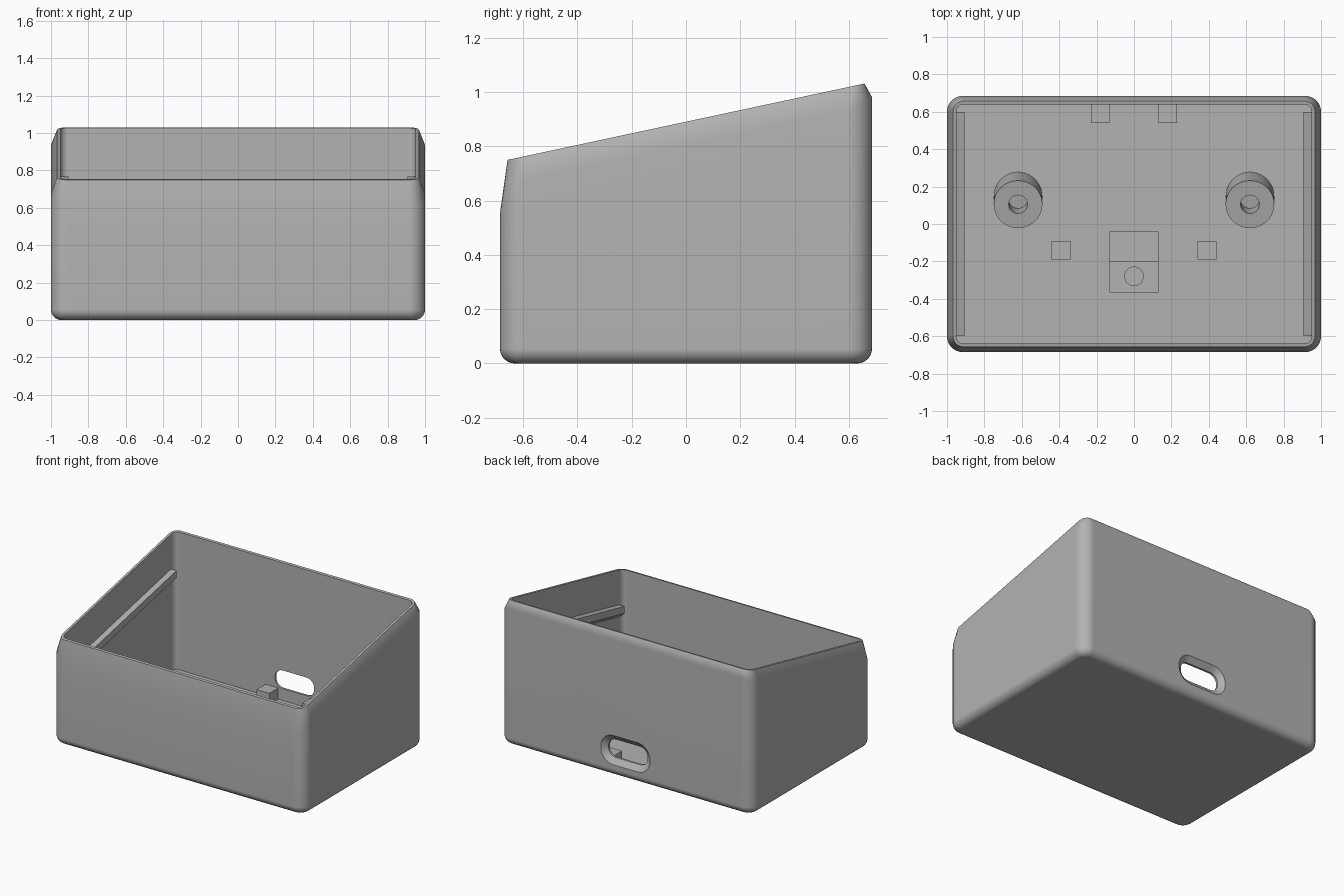
import bpy, bmesh, math
from mathutils import Vector

cube = bpy.data.objects.get("Cube")
if cube:
    bpy.data.objects.remove(cube, do_unlink=True)

grey = bpy.data.materials.new("matte grey")
grey.use_nodes = True
GREY = (0.45, 0.45, 0.45, 1)
grey.diffuse_color = GREY
grey.node_tree.nodes["Principled BSDF"].inputs["Base Color"].default_value = GREY

FLOOR = 0.04
SLOPE = 0.28 / 1.31


def rim_z(y):
    return 0.89 + SLOPE * y


def make(name, bm):
    bmesh.ops.recalc_face_normals(bm, faces=bm.faces)
    mesh = bpy.data.meshes.new(name)
    bm.to_mesh(mesh)
    bm.free()
    mesh.materials.append(grey)
    obj = bpy.data.objects.new(name, mesh)
    bpy.context.collection.objects.link(obj)
    return obj


def loft(name, rings):
    """Skin a list of equal-length closed rings and cap both ends."""
    bm = bmesh.new()
    loops = [[bm.verts.new(p) for p in ring] for ring in rings]
    n = len(loops[0])
    for a, b in zip(loops, loops[1:]):
        for i in range(n):
            j = (i + 1) % n
            bm.faces.new((a[i], a[j], b[j], b[i]))
    bm.faces.new(loops[0][::-1])
    bm.faces.new(loops[-1])
    return make(name, bm)


def box(name, x0, x1, y0, y1, z0, z1):
    return loft(name, [[(x0, y0, z), (x1, y0, z), (x1, y1, z), (x0, y1, z)] for z in (z0, z1)])


def rounded(hx, hy, r, steps=8):
    """Rounded rectangle points with the outward angle of each."""
    pts = []
    for q, (sx, sy) in enumerate([(1, 1), (-1, 1), (-1, -1), (1, -1)]):
        for k in range(steps + 1):
            a = math.pi / 2 * (q + k / steps)
            pts.append((sx * (hx - r) + r * math.cos(a), sy * (hy - r) + r * math.sin(a), a))
    return pts


def activate(obj):
    bpy.ops.object.select_all(action='DESELECT')
    obj.select_set(True)
    bpy.context.view_layer.objects.active = obj


def cut(obj, cutter):
    mod = obj.modifiers.new("cut", 'BOOLEAN')
    mod.operation = 'DIFFERENCE'
    mod.solver = 'EXACT'
    mod.object = cutter
    activate(obj)
    bpy.ops.object.modifier_apply(modifier=mod.name)
    bpy.data.objects.remove(cutter, do_unlink=True)


def smooth(obj):
    activate(obj)
    bpy.ops.object.shade_smooth_by_angle(angle=math.radians(30))
    mod = obj.modifiers.new("even shading", 'WEIGHTED_NORMAL')
    mod.keep_sharp = True


# Case shell: filleted base, upright walls, tapered upper edge, sloping rim, hollow inside
HX, HY, CORNER, FILLET = 1.0, 0.685, 0.085, 0.055
rings = []
for k in range(7):
    a = math.pi / 2 * k / 6
    d = FILLET * (1 - math.sin(a))
    rings.append([(x, y, FILLET * (1 - math.cos(a)))
                  for x, y, _ in rounded(HX - d, HY - d, CORNER - d)])


def taper_start(y, angle):
    side = rim_z(y) - 0.087
    end = 0.98 if y > 0 else 0.55
    w = math.asin(min(1, abs(math.sin(angle)))) / (math.pi / 2)
    return side + (end - side) * w


rings.append([(x, y, taper_start(y, a)) for x, y, a in rounded(HX, HY, CORNER)])
rings.append([(x, y, rim_z(y)) for x, y, _ in rounded(0.967, 0.657, 0.055)])
inner = rounded(0.95, 0.64, 0.04)
rings.append([(x, y, rim_z(y)) for x, y, _ in inner])
rings.append([(x, y, FLOOR) for x, y, _ in inner])
shell = loft("case_shell", rings)

# Flared cable slot through the back wall
SLOT_Z = 0.19
slot = []
for y, hw, hh in [(0.70, 0.215, 0.125), (0.655, 0.155, 0.065), (0.60, 0.155, 0.065)]:
    slot.append([(x, y, SLOT_Z + z) for x, z, _ in rounded(hw, hh, hh - 0.005)])
cut(shell, loft("slot_cutter", slot))
smooth(shell)

# Leaning screw posts, square to the sloping rim
axis = Vector((0, -SLOPE, 1)).normalized()
across = Vector((1, 0, 0))
up = axis.cross(across)


def post_ring(centre, r, depth=0.0, floor=None):
    ring = []
    for i in range(40):
        a = math.tau * i / 40
        p = centre + r * (math.cos(a) * across + math.sin(a) * up) - axis * depth
        if floor is not None:
            p = p - axis * ((p.z - floor) / axis.z)
        ring.append(p)
    return ring


for side, label in ((1, "left"), (-1, "right")):
    top = Vector((side * 0.62, 0.105, 0.225))
    post = loft(label + "_screw_post", [
        post_ring(top, 0.13, floor=FLOOR - 0.01), post_ring(top, 0.13),
        post_ring(top, 0.05), post_ring(top, 0.05, depth=0.13)])
    smooth(post)

    # Sloping shelf rail along the side wall
    profile = [(0.955, 0), (0.907, 0), (0.907, -0.05), (0.955, -0.09)]
    loft(label + "_side_rail", [[(side * x, y, rim_z(y) - 0.25 + z) for x, z in profile]
                                for y in (-0.6, 0.6)])

    # Small board supports
    x = side * 0.18
    box(label + "_rear_support", x - 0.05, x + 0.05, 0.54, 0.645, FLOOR - 0.01, 0.12)
    x = side * 0.39
    box(label + "_front_support", x - 0.05, x + 0.05, -0.19, -0.09, FLOOR - 0.01, 0.12)

# Centre ledge and the drilled clamp block in front of it
box("centre_ledge", -0.13, 0.13, -0.2, -0.04, FLOOR - 0.01, 0.12)
block = box("clamp_block", -0.13, 0.13, -0.365, -0.2, FLOOR - 0.01, 0.15)
drill = loft("drill_cutter", [
    [(0.05 * math.cos(math.tau * i / 32), -0.28 + 0.05 * math.sin(math.tau * i / 32), z)
     for i in range(32)] for z in (0.05, 0.2)])
cut(block, drill)
smooth(block)
